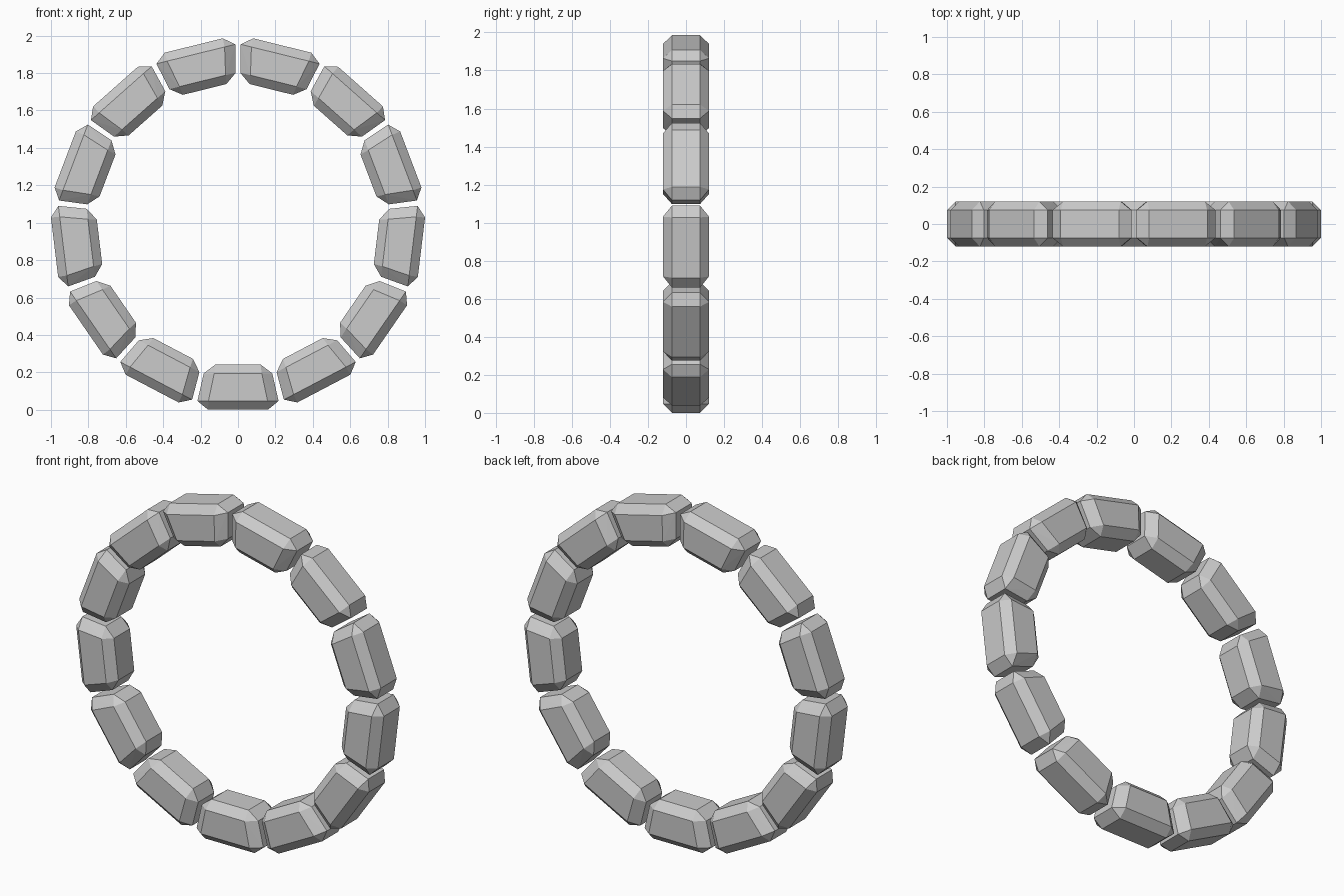
import bpy, bmesh, math
from mathutils import Matrix

cube = bpy.data.objects.get("Cube")
if cube:
    bpy.data.objects.remove(cube, do_unlink=True)

LINKS = 13
RADIUS = 0.988          # distance from ring centre to outer flat
DEPTH = 0.242           # radial thickness
HALF_W = 0.121          # half thickness in y
BEVEL = 0.047

# Plain grey finish
grey = bpy.data.materials.new("Plain grey")
grey.use_nodes = True
colour = (0.6, 0.6, 0.6, 1)
grey.diffuse_color = colour
grey.node_tree.nodes["Principled BSDF"].inputs["Base Color"].default_value = colour


def link_mesh():
    """Wedge-shaped chamfered block, lying at the bottom of the ring."""
    inner = RADIUS - DEPTH
    # radius, y, half length of the outer flat, side face and end cap corners
    corners = [
        (RADIUS, HALF_W - BEVEL, 0.16), (inner, HALF_W - BEVEL, 0.12),
        (RADIUS - BEVEL, HALF_W, 0.158), (inner + BEVEL, HALF_W, 0.127),
        (RADIUS - BEVEL, HALF_W - BEVEL, 0.217),
        (inner + BEVEL, HALF_W - BEVEL, 0.183),
    ]
    bm = bmesh.new()
    for r, y, x in corners:
        for sx in (-1, 1):
            for sy in (-1, 1):
                bm.verts.new((sx * x, sy * y, -r))
    bmesh.ops.convex_hull(bm, input=bm.verts[:])
    bmesh.ops.dissolve_limit(bm, angle_limit=math.radians(1),
                             verts=bm.verts[:], edges=bm.edges[:])
    bmesh.ops.recalc_face_normals(bm, faces=bm.faces[:])
    mesh = bpy.data.meshes.new("ring_link")
    bm.to_mesh(mesh)
    bm.free()
    mesh.materials.append(grey)
    return mesh


# Links spaced evenly round the ring, the first one at the bottom
mesh = link_mesh()
for i in range(LINKS):
    link = bpy.data.objects.new(f"ring_link_{i + 1}", mesh)
    bpy.context.collection.objects.link(link)
    link.matrix_world = (Matrix.Translation((0, 0, RADIUS))
                         @ Matrix.Rotation(i * math.tau / LINKS, 4, 'Y'))
